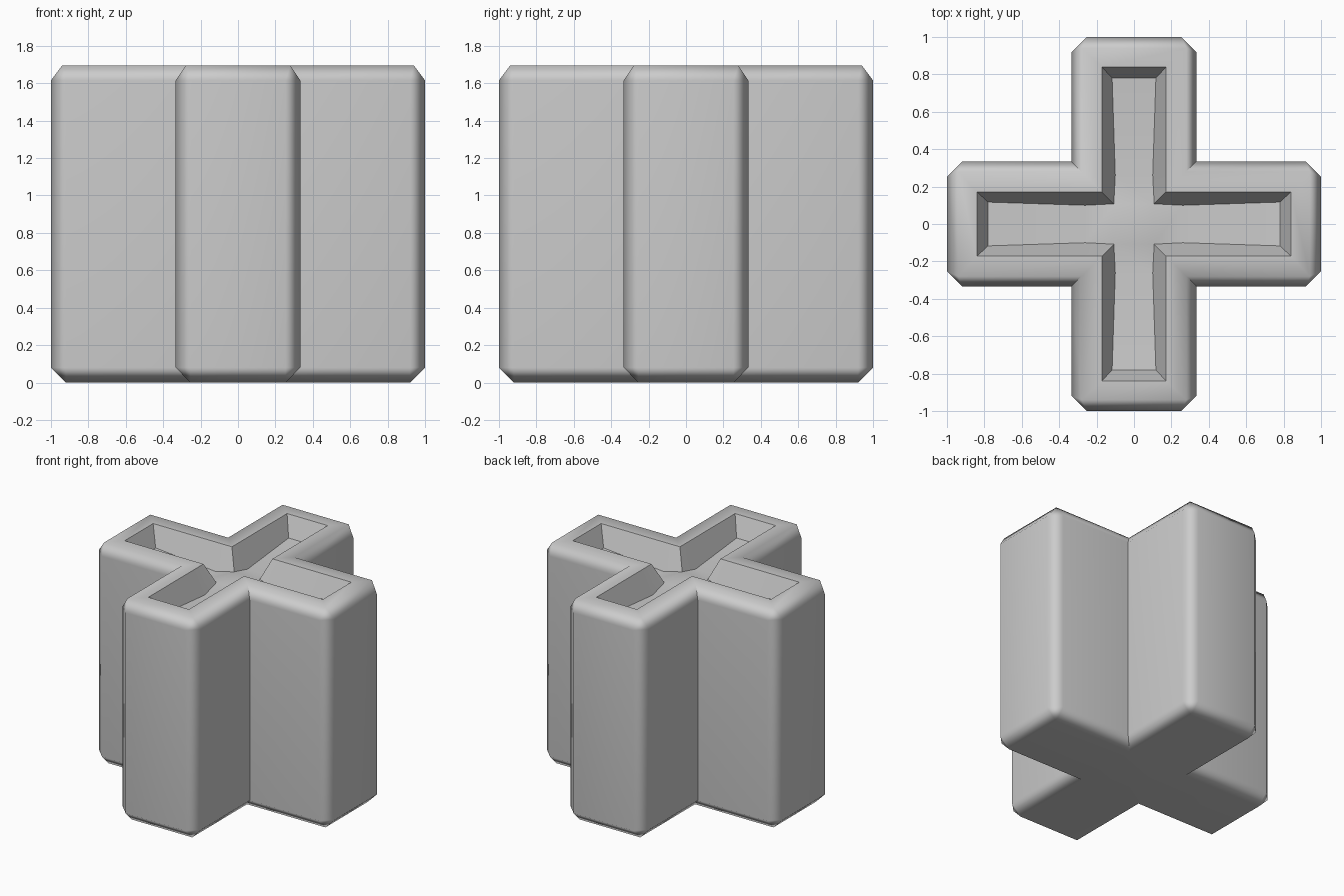
import bpy, bmesh, math

if "Cube" in bpy.data.objects:
    bpy.data.objects.remove(bpy.data.objects["Cube"])

bm = bmesh.new()
cache = {}


def vert(x, y, z):
    key = (round(x, 4), round(y, 4), round(z, 4))
    if key not in cache:
        cache[key] = bm.verts.new(key)
    return cache[key]


def face(vs):
    unique = list(dict.fromkeys(vs))
    if len(unique) > 2:
        bm.faces.new(unique)


def cross(arm):
    """Repeat one arm's (along, across, z) points around four quarter turns."""
    ring = []
    for c, s in ((1, 0), (0, 1), (-1, 0), (0, -1)):
        ring += [vert(a * c - b * s, a * s + b * c, z) for a, b, z in arm]
    return ring


def outer(L, w, c, z):
    return cross([(w, -w, z), (L - c, -w, z), (L, c - w, z), (L, w - c, z), (L - c, w, z)])


def inner(corner, mid, end):
    (wc, zc), (m, wm, zm), (L, we, ze) = corner, mid, end
    return cross([(wc, -wc, zc), (m, -wm, zm), (L, -we, ze), (L, we, ze), (m, wm, zm)])


def bridge(r0, r1):
    n = len(r0)
    for i in range(n):
        j = (i + 1) % n
        face([r0[i], r0[j], r1[j], r1[i]])


# Outer shell with chamfered edges, then rim and sloping cavity walls
base = outer(0.92, 0.255, 0, 0)
rim = inner((0.172, 1.695), (0.28, 0.172, 1.695), (0.84, 0.172, 1.695))
floor = inner((0.108, 1.545), (0.26, 0.1, 1.51), (0.78, 0.117, 1.545))
rings = [base, outer(1, 0.333, 0.08, 0.08), outer(1, 0.333, 0.08, 1.615),
         outer(0.94, 0.28, 0, 1.695), rim, floor]
for a, b in zip(rings, rings[1:]):
    bridge(a, b)
face(base)

# Gently mounded cavity floor
middle = vert(0, 0, 1.56)
for k in range(4):
    p = [floor[(5 * k + i) % 20] for i in range(6)]
    face(p[1:5])
    face([p[0], p[1], p[4], p[5]])
    face([p[0], p[5], middle])

bmesh.ops.recalc_face_normals(bm, faces=bm.faces)
mesh = bpy.data.meshes.new("cross_planter")
bm.to_mesh(mesh)
bm.free()
planter = bpy.data.objects.new("cross_planter", mesh)
bpy.context.collection.objects.link(planter)

# Smooth chamfers with flat main faces
bpy.context.view_layer.objects.active = planter
planter.select_set(True)
bpy.ops.object.shade_smooth_by_angle(angle=math.radians(60))
weighted = planter.modifiers.new("weighted_normals", 'WEIGHTED_NORMAL')
weighted.keep_sharp = True
